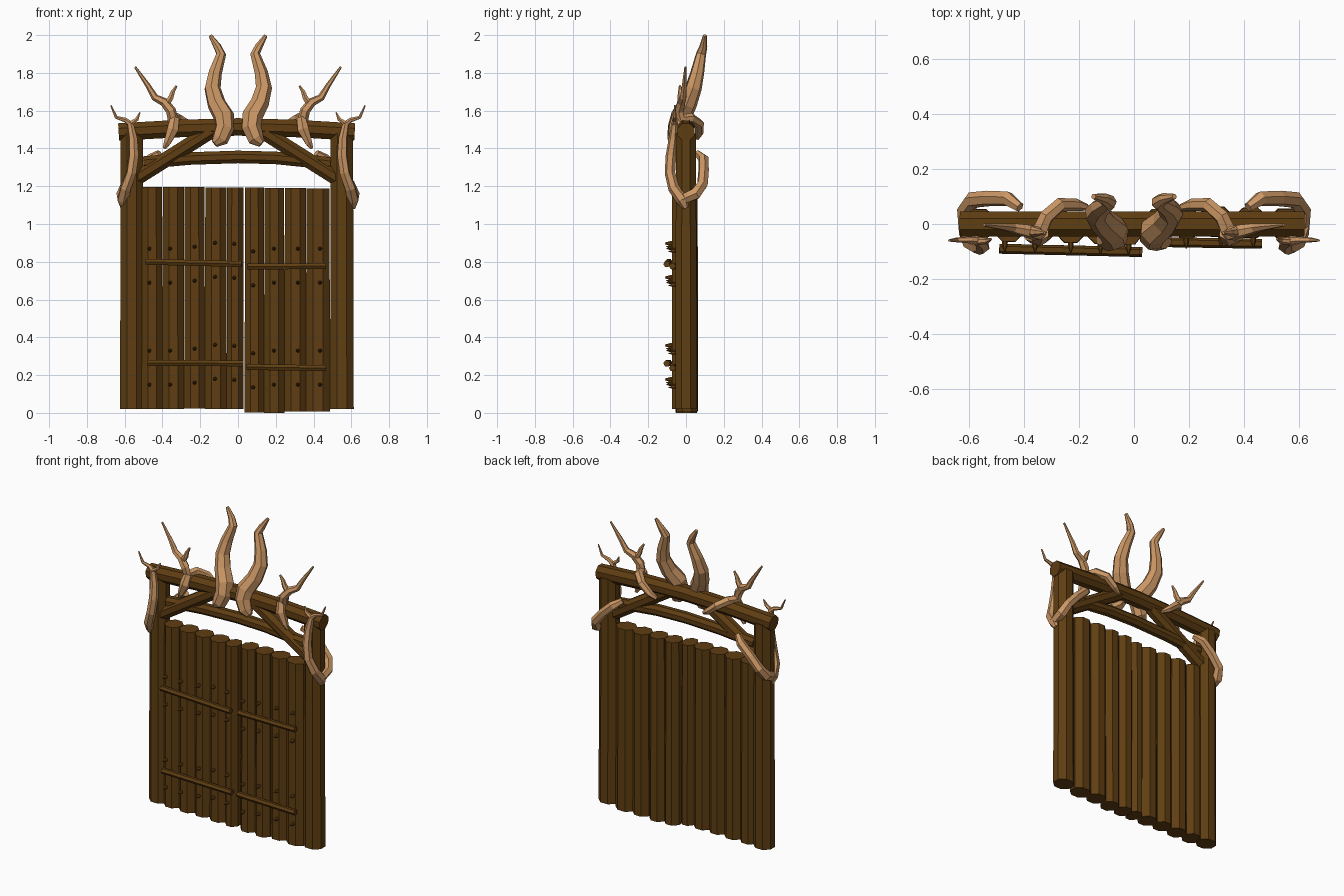
import bpy, bmesh, math, random
from mathutils import Vector, Matrix
random.seed(4)


def material(name, rgb):
    m = bpy.data.materials.new(name)
    m.diffuse_color = (*rgb, 1)
    return m


WOOD = material("dark_brown_wood", (0.115, 0.048, 0.006))
HORN = material("tan_antler", (0.60, 0.31, 0.13))


def tube(bm, path, sides=8, squash=1.0, turn=0.0):
    """Sweep a polygon along points (x, y, z, radius), capped at both ends."""
    pts = [Vector(p[:3]) for p in path]
    tans = []
    for i in range(len(pts)):
        tans.append((pts[min(i + 1, len(pts) - 1)] - pts[max(i - 1, 0)]).normalized())
    up = Vector((0, 1, 0)) if abs(tans[0].y) < 0.9 else Vector((1, 0, 0))
    rings = []
    for p, t, spec in zip(pts, tans, path):
        up = (up - t * up.dot(t)).normalized()
        side = t.cross(up)
        ring = []
        for k in range(sides):
            a = 2 * math.pi * (k + 0.5) / sides + turn
            ring.append(bm.verts.new(p + spec[3] * (side * math.cos(a) + up * math.sin(a) * squash)))
        rings.append(ring)
    for a, b in zip(rings, rings[1:]):
        for k in range(sides):
            j = (k + 1) % sides
            bm.faces.new((a[k], a[j], b[j], b[k]))
    bm.faces.new(rings[0][::-1])
    bm.faces.new(rings[-1])


def finish(name, bm, mat):
    bmesh.ops.recalc_face_normals(bm, faces=bm.faces[:])
    me = bpy.data.meshes.new(name)
    bm.to_mesh(me)
    bm.free()
    me.materials.append(mat)
    ob = bpy.data.objects.new(name, me)
    bpy.context.collection.objects.link(ob)
    return ob


def make(name, paths, mat, sides=8, squash=1.0, mirror=False):
    bm = bmesh.new()
    for path in paths:
        tube(bm, path, sides, squash)
        if mirror:
            tube(bm, [(-x, y, z, r) for x, y, z, r in path], sides, squash)
    return finish(name, bm, mat)


# gate posts
make("left_post", [[(-0.563, 0, 0.02, 0.066), (-0.563, 0, 1.48, 0.064)]], WOOD, squash=0.9)
make("right_post", [[(0.55, 0, 0.02, 0.068), (0.55, 0, 1.48, 0.064)]], WOOD, squash=0.9)

# gate leaves: (left edge, right edge, centre depth)
logs = [(-0.51, -0.40, -0.01), (-0.40, -0.285, -0.012), (-0.285, -0.175, -0.014),
        (-0.175, -0.06, -0.018), (-0.06, 0.03, -0.02), (0.035, 0.138, 0.0),
        (0.138, 0.246, 0.002), (0.246, 0.362, 0.008), (0.36, 0.487, 0.005)]
for i, (x0, x1, y) in enumerate(logs):
    r = (x1 - x0) / 2 * 1.08
    left = i < 5
    z0 = (0.02 if left else 0.0) + (random.uniform(0, 0.008) if i != 6 else 0)
    bm = bmesh.new()
    tube(bm, [((x0 + x1) / 2, y, z0, r), ((x0 + x1) / 2, y, 1.197 - 0.001 * i, r * 0.97)],
         8, 0.06 / r)
    finish("%s_leaf_log" % ("left" if left else "right"), bm, WOOD)

# cross bars on the leaves
for name, a, b in (("left_upper_bar", (-0.49, -0.09, 0.80), (0.02, -0.102, 0.788)),
                   ("left_lower_bar", (-0.48, -0.09, 0.265), (0.03, -0.102, 0.262)),
                   ("right_upper_bar", (0.05, -0.065, 0.775), (0.465, -0.072, 0.777)),
                   ("right_lower_bar", (0.045, -0.065, 0.243), (0.465, -0.072, 0.237))):
    make(name, [[(*a, 0.018), (*b, 0.018)]], WOOD, 6)

# spikes above and below each bar
spikes = []
for i, x in enumerate((-0.47, -0.36, -0.23, -0.122, -0.02, 0.08, 0.19, 0.317, 0.434)):
    lift = (0, 0, 0.01, 0.03, 0.025, -0.015, 0, 0, 0)[i]
    y = logs[i][2] - 0.05
    for z in (0.87, 0.69, 0.33, 0.15):
        spikes.append([(x, y, z + lift, 0.011), (x, y - 0.02, z + lift, 0.010),
                       (x, y - 0.042, z + lift, 0.002)])
make("spikes", spikes, WOOD, 6)

# bowed top beam, lower rail and braces
make("top_beam", [[(-0.632, 0, 1.487, 0.05), (-0.3, 0, 1.506, 0.05), (0, 0, 1.514, 0.05),
                   (0.3, 0, 1.506, 0.05), (0.618, 0, 1.487, 0.05)]], WOOD)
make("lower_rail", [[(-0.50, 0, 1.325, 0.036), (-0.25, 0, 1.347, 0.036), (0, 0, 1.355, 0.036),
                     (0.2, 0, 1.35, 0.036), (0.49, 0, 1.32, 0.036)]], WOOD)
make("left_brace", [[(-0.55, -0.005, 1.235, 0.043), (-0.13, -0.005, 1.50, 0.043)]], WOOD)
make("right_brace", [[(0.535, -0.005, 1.235, 0.043), (0.115, -0.005, 1.50, 0.043)]], WOOD)

# big curved centre horns
make("centre_horns", [[(0.125, -0.06, 1.425, 0.022), (0.095, -0.055, 1.45, 0.045),
                       (0.07, -0.045, 1.51, 0.052), (0.075, -0.025, 1.57, 0.056),
                       (0.115, 0.01, 1.64, 0.05), (0.136, 0.04, 1.72, 0.044),
                       (0.122, 0.06, 1.80, 0.037), (0.09, 0.08, 1.90, 0.027),
                       (0.11, 0.092, 1.94, 0.021), (0.147, 0.10, 1.998, 0.010)]],
     HORN, 7, mirror=True)

# middle antlers hooked over the beam
make("middle_antlers", [
    [(0.17, 0.06, 1.455, 0.012), (0.21, 0.07, 1.48, 0.022), (0.27, 0.07, 1.53, 0.026),
     (0.32, 0.025, 1.56, 0.028), (0.345, -0.03, 1.555, 0.03), (0.355, -0.035, 1.60, 0.027),
     (0.39, -0.025, 1.645, 0.024), (0.44, -0.015, 1.67, 0.019), (0.475, -0.01, 1.73, 0.014),
     (0.545, -0.003, 1.832, 0.006)],
    [(0.385, -0.025, 1.625, 0.02), (0.355, -0.03, 1.67, 0.016), (0.345, -0.03, 1.70, 0.012),
     (0.325, -0.032, 1.732, 0.006)],
    [(0.335, -0.03, 1.56, 0.028), (0.345, -0.048, 1.50, 0.034), (0.375, -0.05, 1.43, 0.02),
     (0.39, -0.045, 1.40, 0.010)]], HORN, 6, mirror=True)

# outer antlers wrapped around the posts
make("outer_antlers", [
    [(0.605, 0.0, 1.085, 0.018), (0.608, -0.02, 1.13, 0.034), (0.595, -0.065, 1.19, 0.03),
     (0.565, -0.085, 1.27, 0.028), (0.552, -0.08, 1.36, 0.028), (0.555, -0.068, 1.45, 0.024),
     (0.57, -0.06, 1.53, 0.018), (0.595, -0.058, 1.55, 0.013), (0.645, -0.058, 1.565, 0.009),
     (0.673, -0.06, 1.628, 0.004)],
    [(0.57, -0.062, 1.53, 0.014), (0.535, -0.062, 1.555, 0.011), (0.52, -0.055, 1.59, 0.004)],
    [(0.608, -0.02, 1.13, 0.03), (0.61, 0.05, 1.16, 0.034), (0.59, 0.087, 1.21, 0.03),
     (0.53, 0.093, 1.28, 0.029), (0.46, 0.092, 1.345, 0.028), (0.415, 0.06, 1.375, 0.018)]],
     HORN, 6, mirror=True)
